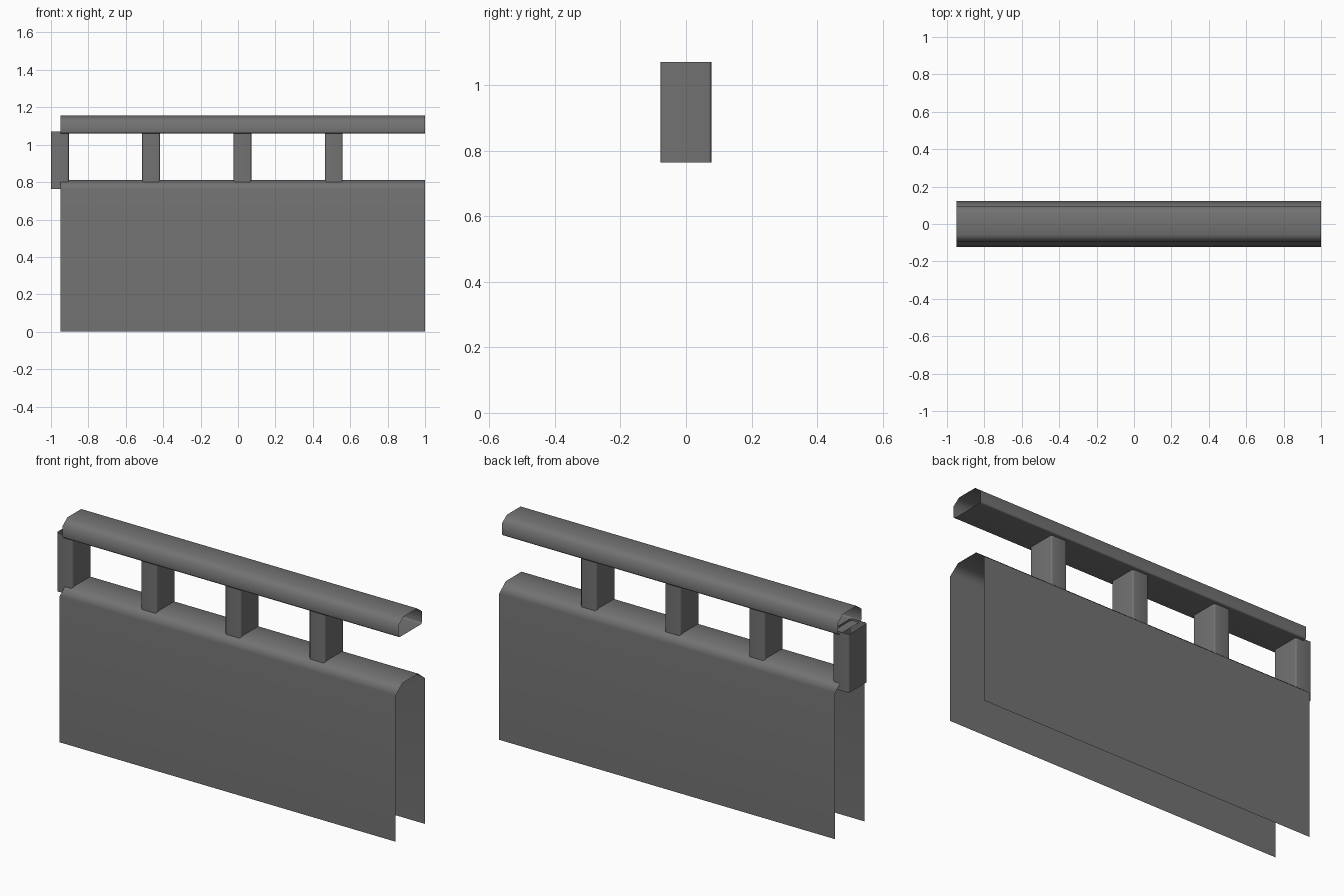
import bpy
import math
from mathutils import Matrix

if "Cube" in bpy.data.objects:
    bpy.data.objects.remove(bpy.data.objects["Cube"])

grey = bpy.data.materials.new("dark grey stone")
grey.diffuse_color = (0.17, 0.17, 0.17, 1)
grey.use_nodes = True
grey.node_tree.nodes["Principled BSDF"].inputs["Base Color"].default_value = grey.diffuse_color


def sweep(name, section, start, end, axis, closed=True):
    """Open-ended sheet: a 2D section swept along x or z."""
    n = len(section)
    if axis == 'X':
        verts = [(t, a, b) for t in (start, end) for a, b in section]
    else:
        verts = [(a, b, t) for t in (start, end) for a, b in section]
    faces = [(i, (i + 1) % n, n + (i + 1) % n, n + i)
             for i in range(n if closed else n - 1)]
    mesh = bpy.data.meshes.new(name)
    mesh.from_pydata(verts, [], faces)
    mesh.materials.append(grey)
    mesh.polygons.foreach_set("use_smooth", [True] * len(faces))
    mesh.set_sharp_from_angle(angle=math.radians(60))
    ob = bpy.data.objects.new(name, mesh)
    bpy.context.collection.objects.link(ob)
    mod = ob.modifiers.new("weighted normals", 'WEIGHTED_NORMAL')
    mod.keep_sharp = True
    return ob


def bevelled(hw, low, high, c_low, c_high):
    """Counter-clockwise rectangle with (width, height) corner chamfers."""
    lx, lz = c_low
    hx, hz = c_high
    return [(-hw + lx, low), (hw - lx, low), (hw, low + lz), (hw, high - hz),
            (hw - hx, high), (-hw + hx, high), (-hw, high - hz), (-hw, low + lz)]


# Low wall: two sheets joined by a chamfered top, open below and at both ends
wall = [(0.122, 0), (0.122, 0.765), (0.065, 0.81),
        (-0.065, 0.81), (-0.122, 0.765), (-0.122, 0)]
sweep("parapet_wall", wall, -0.95, 1.0, 'X', closed=False)

# Handrail: chamfered tube with open ends
sweep("handrail", bevelled(0.097, 1.06, 1.155, (0.008, 0.008), (0.04, 0.03)),
      -0.95, 1.0, 'X')

# Evenly spaced posts, open tubes whose ends sink into wall and rail
post = bevelled(0.048, -0.078, 0.078, (0.009, 0.009), (0.009, 0.009))
for i in range(4):
    ob = sweep(f"post_{i + 1}", post, 0.763, 1.07, 'Z')
    ob.data.transform(Matrix.Translation((-0.952 + 0.488 * i, 0, 0)))
